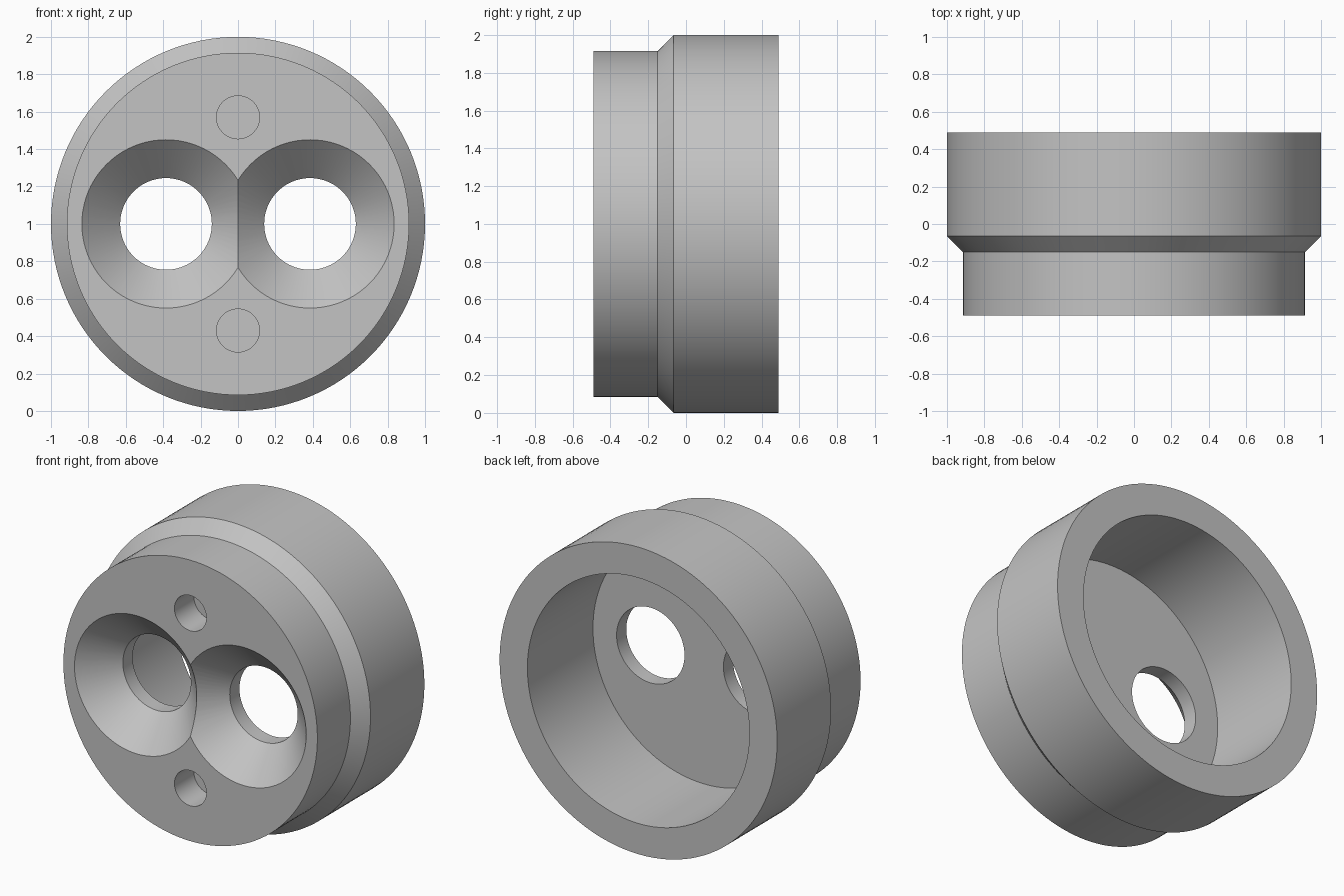
import bpy
import bmesh
import math
from mathutils import Matrix, Vector

cube = bpy.data.objects.get("Cube")
if cube:
    bpy.data.objects.remove(cube, do_unlink=True)

grey = bpy.data.materials.new("plain grey")
grey.use_nodes = True
colour = (0.55, 0.55, 0.55, 1.0)
grey.diffuse_color = colour
grey.node_tree.nodes["Principled BSDF"].inputs["Base Color"].default_value = colour


def lathe(name, profile, x, z, steps):
    """Turn (radius, y) points about the y axis and cap the open ends."""
    bm = bmesh.new()
    verts = [bm.verts.new((r, y, 0)) for r, y in profile]
    edges = [bm.edges.new(pair) for pair in zip(verts, verts[1:])]
    bmesh.ops.spin(bm, geom=verts + edges, cent=(0, 0, 0), axis=(0, 1, 0),
                   angle=math.tau, steps=steps)
    bmesh.ops.remove_doubles(bm, verts=bm.verts, dist=0.0005)
    bmesh.ops.holes_fill(bm, edges=[e for e in bm.edges if e.is_boundary], sides=0)
    bmesh.ops.recalc_face_normals(bm, faces=bm.faces)
    bm.transform(Matrix.Translation(Vector((x, 0, z))))
    mesh = bpy.data.meshes.new(name)
    bm.to_mesh(mesh)
    bm.free()
    mesh.materials.append(grey)
    obj = bpy.data.objects.new(name, mesh)
    bpy.context.collection.objects.link(obj)
    return obj


FRONT, BACK, FLOOR = -0.49, 0.49, -0.185

# Stepped round housing with a deep recess in the back
housing = lathe("housing", [(0.915, FRONT), (0.915, -0.15), (1.0, -0.065),
                            (1.0, BACK), (0.8, BACK), (0.8, FLOOR)], 0, 1, 128)

cutters = []
for side in (-1, 1):
    # Countersunk through holes, side by side
    cutters.append(lathe("countersink_cutter",
                         [(0.55, FRONT - 0.1), (0.245, FRONT + 0.205), (0.245, 0.1)],
                         side * 0.385, 1, 80))
    # Blind pin holes, above and below
    cutters.append(lathe("pin_hole_cutter",
                         [(0.115, FRONT - 0.1), (0.115, FRONT + 0.2)],
                         0, 1 + side * 0.57, 48))

bpy.ops.object.select_all(action='DESELECT')
housing.select_set(True)
bpy.context.view_layer.objects.active = housing
for cutter in cutters:
    cutter.hide_render = True
    cut = housing.modifiers.new("cut", 'BOOLEAN')
    cut.operation = 'DIFFERENCE'
    cut.solver = 'EXACT'
    cut.object = cutter
    bpy.ops.object.modifier_apply(modifier=cut.name)
    bpy.data.objects.remove(cutter, do_unlink=True)

bpy.ops.object.shade_smooth_by_angle(angle=math.radians(30))
